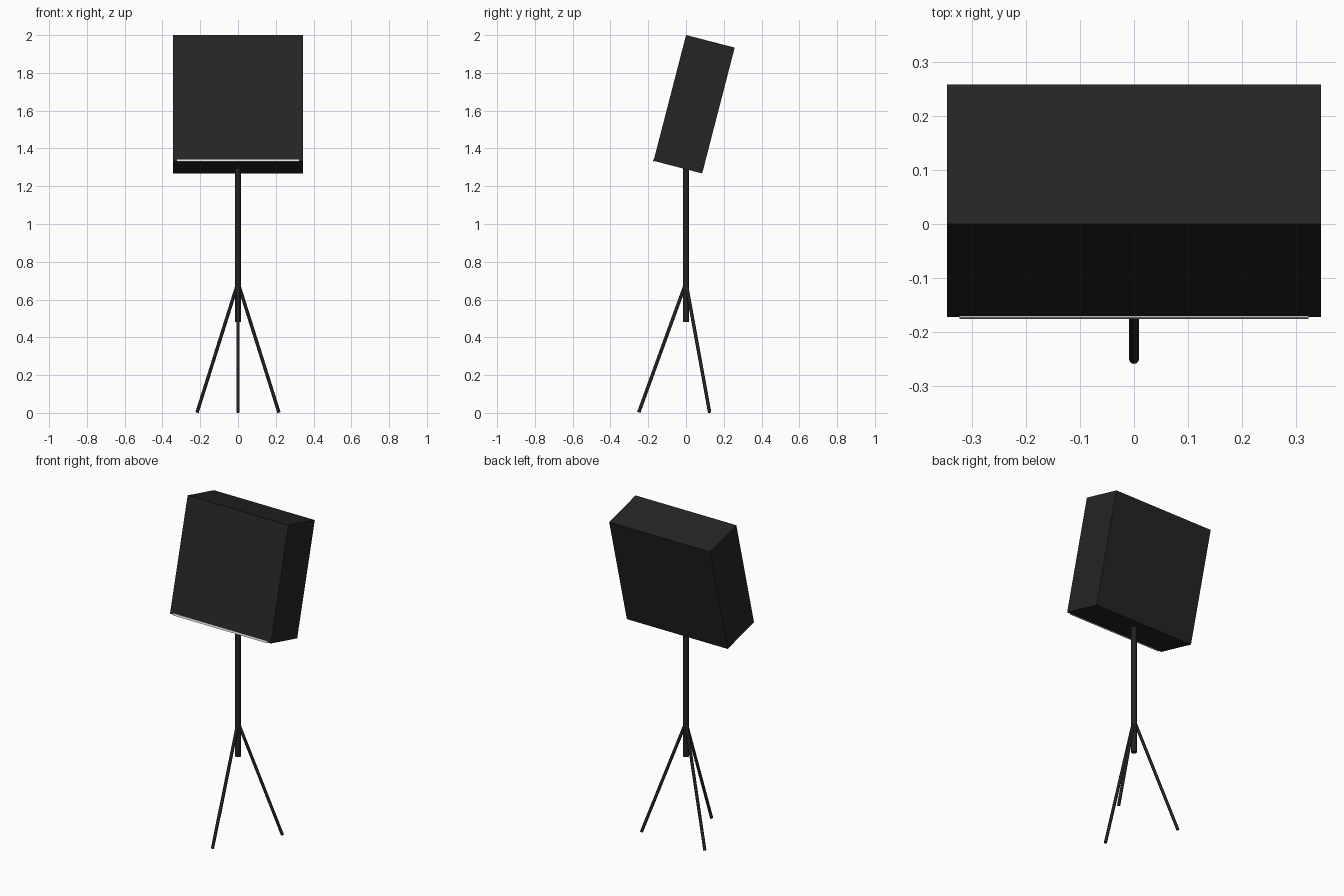
import bpy, math
from mathutils import Vector, Matrix

if "Cube" in bpy.data.objects:
    bpy.data.objects.remove(bpy.data.objects["Cube"])


def material(name, rgb):
    m = bpy.data.materials.new(name)
    m.diffuse_color = (*rgb, 1)
    m.use_nodes = True
    m.node_tree.nodes["Principled BSDF"].inputs["Base Color"].default_value = m.diffuse_color
    return m


BLACK = material("soft black", (0.018, 0.018, 0.018))
POLE = material("stand black", (0.016, 0.016, 0.017))
WHITE = material("warm white", (0.80, 0.80, 0.80))

TILT = math.radians(-14.5)
FRAME = Matrix.Translation((0.042, 0, 0)) @ Matrix.Rotation(TILT, 4, 'X')
FRAME.translation = (0, 0.043, 1.634)


def box(name, size, centre, mat):
    """Box placed in the tilted frame of the lamp head."""
    bpy.ops.mesh.primitive_cube_add(size=1)
    ob = bpy.context.object
    ob.name = name
    ob.data.transform(FRAME @ Matrix.Translation(centre) @ Matrix.Diagonal((*size, 1)))
    ob.data.materials.append(mat)


def rod(name, a, b, radius, mat, sides=16):
    """Smooth cylinder running from point a to point b."""
    a, b = Vector(a), Vector(b)
    bpy.ops.mesh.primitive_cylinder_add(vertices=sides, radius=radius, depth=(b - a).length)
    ob = bpy.context.object
    ob.name = name
    turn = (b - a).to_track_quat('Z', 'Y').to_matrix().to_4x4()
    ob.data.transform(Matrix.Translation((a + b) / 2) @ turn)
    ob.data.materials.append(mat)
    bpy.ops.object.shade_smooth_by_angle(angle=math.radians(40))


# Tilted head with a thin pale strip along its lower front edge
W, D, H = 0.69, 0.266, 0.688
box("head", (W, D, H), (0, 0, 0), BLACK)
box("lower_strip", (0.645, 0.006, 0.012), (0, -D / 2, -H / 2 + 0.002), WHITE)

# Upright pole
rod("pole", (0, 0, 0.48), (0, 0, 1.36), 0.016, POLE)

# Three legs spread evenly around the pole
for i in range(3):
    ang = math.radians(-90 + 120 * i)
    foot = (0.25 * math.cos(ang), 0.25 * math.sin(ang), 0.003)
    rod(f"leg_{i + 1}", (0, 0, 0.69), foot, 0.009, POLE, 12)
